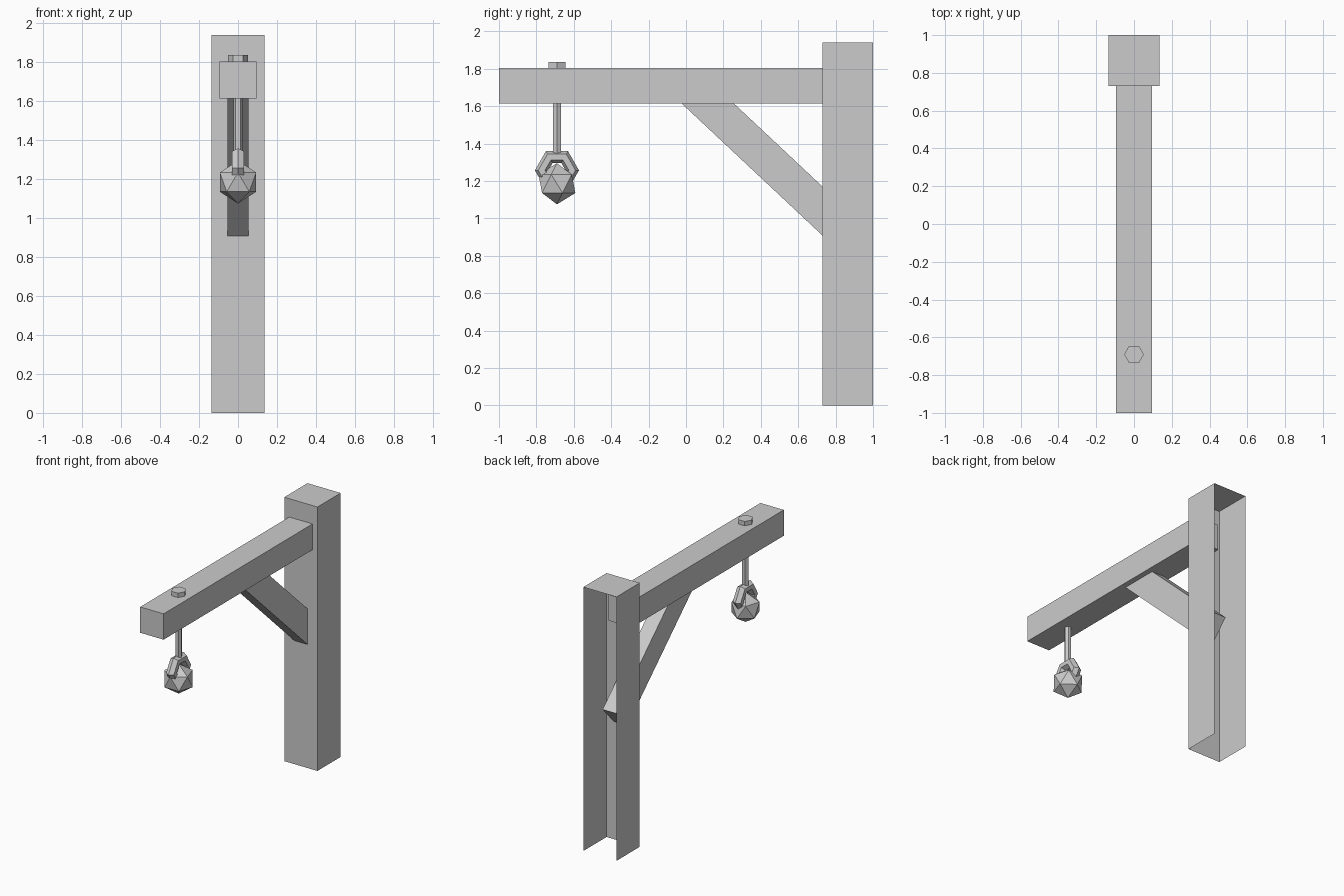
import bpy, bmesh, math
from mathutils import Matrix, Vector

if "Cube" in bpy.data.objects:
    bpy.data.objects.remove(bpy.data.objects["Cube"])


def make_object(name, bm):
    bmesh.ops.recalc_face_normals(bm, faces=bm.faces)
    mesh = bpy.data.meshes.new(name)
    bm.to_mesh(mesh)
    bm.free()
    obj = bpy.data.objects.new(name, mesh)
    bpy.context.collection.objects.link(obj)
    return obj


def box(name, lo, hi, open_dirs=()):
    """Box between two corners, leaving out the sides facing open_dirs."""
    lo, hi = Vector(lo), Vector(hi)
    bm = bmesh.new()
    bmesh.ops.create_cube(bm, size=1, matrix=Matrix.LocRotScale((lo + hi) / 2, None, hi - lo))
    bm.normal_update()
    gone = [f for f in bm.faces if any(f.normal.dot(Vector(d)) > 0.9 for d in open_dirs)]
    bmesh.ops.delete(bm, geom=gone, context='FACES_ONLY')
    return make_object(name, bm)


def hex_prism(name, radius, y, z0, z1):
    bm = bmesh.new()
    rings = [[bm.verts.new((radius * math.cos(i * math.pi / 3),
                            y + radius * math.sin(i * math.pi / 3), z))
              for i in range(6)] for z in (z0, z1)]
    for i in range(6):
        j = (i + 1) % 6
        bm.faces.new((rings[0][i], rings[0][j], rings[1][j], rings[1][i]))
    for ring in rings:
        bm.faces.new(ring)
    return make_object(name, bm)


HANG_Y = -0.69

# Post, open at the back and underneath
box("post", (-0.135, 0.73, 0), (0.135, 1.0, 1.94), [(0, 1, 0), (0, 0, -1)])

# Horizontal beam, slightly let into the post
box("beam", (-0.095, -1.0, 1.615), (0.095, 0.765, 1.805))

# Diagonal brace, let into beam and post
bm = bmesh.new()
profile = [(0.09, 1.77), (0.89, 1.02), (0.76, 0.88), (-0.04, 1.63)]
face = bm.faces.new([bm.verts.new((-0.055, y, z)) for y, z in profile])
ext = bmesh.ops.extrude_face_region(bm, geom=[face], use_keep_orig=True)
bmesh.ops.translate(bm, vec=(0.11, 0, 0),
                    verts=[v for v in ext["geom"] if isinstance(v, bmesh.types.BMVert)])
make_object("brace", bm)

# Bolt head and hanging rod
hex_prism("bolt_head", 0.052, HANG_Y, 1.795, 1.837)
hex_prism("rod", 0.024, HANG_Y, 1.33, 1.80)

# Six-sided ring in the side plane
bpy.ops.mesh.primitive_torus_add(major_segments=6, minor_segments=6,
                                 major_radius=0.082, minor_radius=0.036,
                                 location=(0, HANG_Y, 1.257),
                                 rotation=(math.pi / 2, 0, math.pi / 2))
bpy.context.object.name = "ring"

# Faceted ball hanging at the bottom
bpy.ops.mesh.primitive_ico_sphere_add(subdivisions=1, radius=0.11,
                                      location=(0, HANG_Y, 1.185),
                                      rotation=(0, 0, -math.pi / 2))
bpy.context.object.name = "ball"
